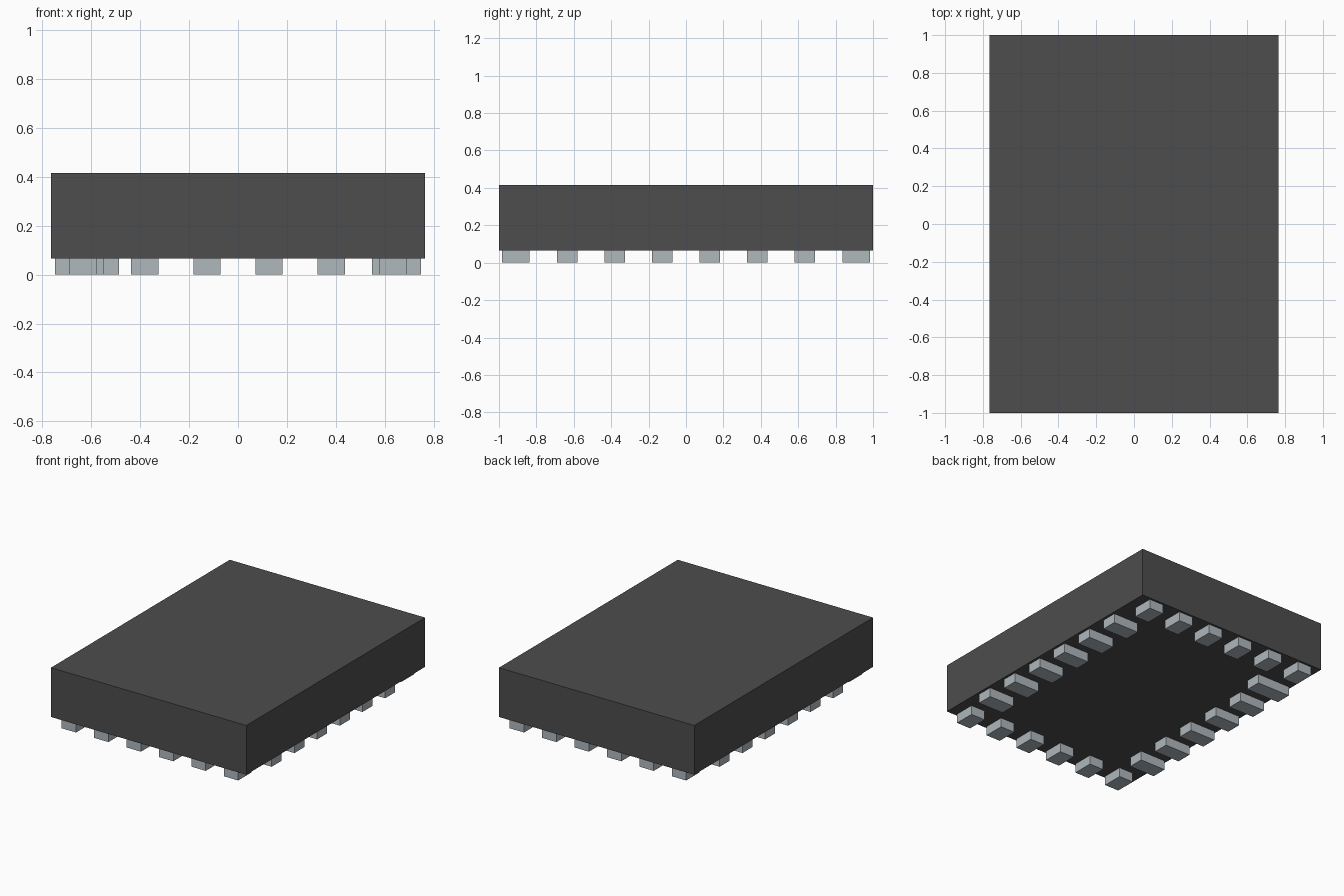
import bpy

cube = bpy.data.objects.get("Cube")
if cube:
    bpy.data.objects.remove(cube, do_unlink=True)


def make_material(name, color):
    mat = bpy.data.materials.new(name)
    mat.use_nodes = True
    mat.diffuse_color = color
    mat.node_tree.nodes["Principled BSDF"].inputs["Base Color"].default_value = color
    return mat


def box(name, mat, x, y, z):
    """Box spanning the (low, high) ranges on each axis."""
    spans = (x, y, z)
    bpy.ops.mesh.primitive_cube_add(size=1, location=[(a + b) / 2 for a, b in spans])
    obj = bpy.context.object
    obj.name = name
    obj.scale = [b - a for a, b in spans]
    bpy.ops.object.transform_apply(location=False, rotation=False, scale=True)
    obj.data.materials.append(mat)
    return obj


black = make_material("charcoal plastic", (0.075, 0.075, 0.075, 1))
metal = make_material("grey metal", (0.43, 0.48, 0.51, 1))

PADS = 6
PITCH = 0.254
HALF = 0.056      # half of a pad's width
BASE = 0.066      # underside of the package

# Package body
box("package_body", black, (-0.765, 0.765), (-1, 1), (BASE, 0.415))

# Contact pads around the underside
for i in range(PADS):
    c = (i - (PADS - 1) / 2) * PITCH
    across = (c - HALF, c + HALF)
    height = (0, BASE)
    n = i + 1
    box(f"front_pad_{n}", metal, across, (-0.985, -0.837), height)
    box(f"back_pad_{n}", metal, across, (0.837, 0.985), height)
    box(f"left_pad_{n}", metal, (0.548, 0.748), across, height)
    # The rearmost pad on this side is longer, marking the first contact
    inner = -0.487 if n == PADS else -0.548
    box(f"right_pad_{n}", metal, (-0.748, inner), across, height)
